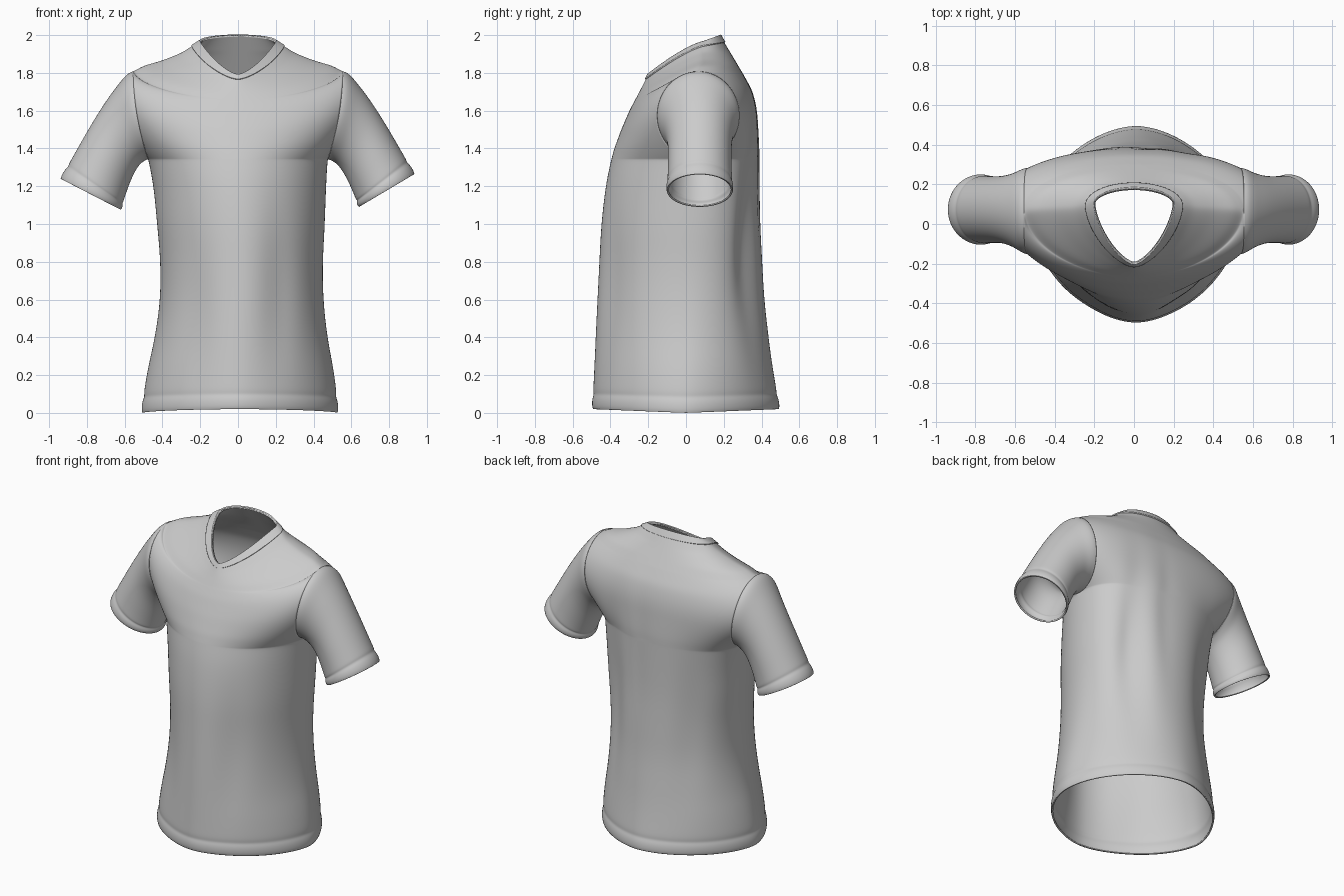
import bpy, bmesh
from math import sin, cos, acos, pi, exp

if "Cube" in bpy.data.objects:
    bpy.data.objects.remove(bpy.data.objects["Cube"])

HALF = 24      # columns per front / back panel
NB = 14        # rows along the armhole


def table(keys, z):
    """Linear lookup in (z, value) pairs."""
    for (a, va), (b, vb) in zip(keys, keys[1:]):
        if z <= b:
            k = max(0, (z - a) / (b - a))
            return va + (vb - va) * k
    return keys[-1][1]


def lerp(a, b, t):
    return a + (b - a) * t


# Silhouettes read from the front and side views
FRONT = [(0, -.497), (.5, -.475), (1, -.45), (1.2, -.427), (1.3, -.408), (1.4, -.38), (1.5, -.343),
         (1.6, -.30), (1.8, -.195)]
BACK = [(0, .497), (.3, .45), (.6, .415), (1, .395), (1.4, .39), (1.6, .378),
        (1.7, .355), (1.8, .30), (1.9, .24), (2, .18)]
WIDTH = [(0, .522), (.2, .5), (.4, .457), (.6, .432), (.8, .43), (1, .445), (1.2, .457), (1.34, .475)]
SHIFT = [(0, .01), (.6, .02), (.9, .018), (1.2, .01), (1.34, 0)]
SHOULDER = [(.555, .065, 1.81), (.5, .07, 1.838), (.4, .075, 1.865),
            (.3, .08, 1.905), (.245, .09, 1.94), (.2, .1, 1.965)]


def fold(x, z, back):
    """Soft vertical cloth folds."""
    def dent(cx, cz, wx, wz, d):
        return d * exp(-((x - cx) / wx) ** 2 - ((z - cz) / wz) ** 2)
    if back:
        return -dent(.27, .9, .07, .45, .045) - dent(-.27, .8, .08, .4, .022) - dent(.06, 1.2, .05, .35, .012)
    return dent(.2, .65, .08, .4, .022) + dent(-.24, .5, .08, .4, .015)


def ring(cx, front, side_f, side_b, back, ymid=None):
    """Closed loop: front half left to right, back half right to left.
    With ymid the oval is centred there and cut off at the armhole edge."""
    pts = []
    for is_back, (yc, zc, n, p), (xs, ys, zs) in ((0, front, side_f), (1, back, side_b)):
        y0 = ys if ymid is None else ymid
        cut = max(0, (ys - y0) / (yc - y0))
        amax = acos(min(1, cut ** (n / 2)))
        smax = sin(amax) ** (2 / n)
        for i in range(HALF + 1):
            a = (i / HALF * 2 - 1) * amax * (-1 if is_back else 1)
            s, c = abs(sin(a)) ** (2 / n), max(cos(a), 0) ** (2 / n)
            x = xs * s / smax * (1 if a > 0 else -1)
            k = max(0, (c - cut) / (1 - cut))
            z = zs + (zc - zs) * k ** p
            y = y0 + (yc - y0) * c + fold(x, z, is_back) * min(1, k * 2)
            pts.append((x + cx, y, z))
    return pts


def armhole(phi, sign):
    """Point on the armhole; phi 0 is the armpit, pi the shoulder tip."""
    f = (1 - cos(phi)) / 2
    return (.475 + .08 * f * (2 - f), .065 + sign * .22 * sin(phi), 1.34 + .47 * f)


def neck_ring(s):
    """Rings from the shoulder tips (s=0) to the neckline (s=1)."""
    k = min(int(s * 5), 4)
    t = s * 5 - k
    side = tuple(lerp(a, b, t) for a, b in zip(SHOULDER[k], SHOULDER[k + 1]))
    zf, zb = lerp(1.66, 1.79, s), lerp(1.80, 2.0, s)
    return ring(0, (table(FRONT, zf), zf, lerp(1.85, 1.5, s), lerp(1, 1.35, s)),
                side, side, (table(BACK, zb), zb, lerp(2.1, 2, s), 1))


def loft(name, rings, skip=(), thick=.01, offset=-1):
    """Skin rings into a smooth cloth shell; skip lists columns left unbridged."""
    bm = bmesh.new()
    rows = [[bm.verts.new(p) for p in r] for r in rings]
    n = len(rows[0])
    for a, b in zip(rows, rows[1:]):
        for i in range(n):
            if i not in skip:
                j = (i + 1) % n
                bm.faces.new((a[i], a[j], b[j], b[i]))
    bmesh.ops.remove_doubles(bm, verts=bm.verts, dist=.0005)
    bmesh.ops.recalc_face_normals(bm, faces=bm.faces)
    for f in bm.faces:
        f.smooth = True
    me = bpy.data.meshes.new(name)
    bm.to_mesh(me)
    bm.free()
    ob = bpy.data.objects.new(name, me)
    bpy.context.collection.objects.link(ob)
    sub = ob.modifiers.new("smooth", 'SUBSURF')
    sub.levels = sub.render_levels = 2
    sol = ob.modifiers.new("cloth", 'SOLIDIFY')
    sol.thickness, sol.offset = thick, offset
    return ob


# Shirt body: hem to armpit
rows = []
hem = {0: -.004, .015: .002, .045: .004, .068: .001, .085: -.004, .105: 0}
for z in list(hem) + [.15, .25, .35, .45, .55, .65, .75, .85, .95, 1.05, 1.15, 1.25]:
    b = hem.get(z, 0)
    lift = max(0, .02 * (1 - z / .3))
    t = z / 1.34
    side = (table(WIDTH, z) + b, .065 * t, z)
    rows.append(ring(table(SHIFT, z), (table(FRONT, z) - b, z + lift, lerp(1.75, 1.95, t), 1), side, side,
                     (table(BACK, z) + b, z + lift, lerp(1.75, 2.3, t), 1)))

# Shirt body: armpit to shoulder tips, open at the armholes
for i in range(NB + 1):
    phi = pi * i / NB
    f = (1 - cos(phi)) / 2
    zf, zb = lerp(1.34, 1.66, f), lerp(1.34, 1.80, f)
    rows.append(ring(0, (table(FRONT, zf), zf, lerp(1.95, 1.85, f), 1), armhole(phi, -1),
                     armhole(phi, 1), (table(BACK, zb), zb, lerp(2.3, 2.1, f), 1), .065))

# Shirt body: shoulders to neckline
rows += [neck_ring(s / 10) for s in range(1, 11)]
loft("shirt_body", rows, skip=(HALF, 2 * HALF + 1))

# Collar band
loft("collar_band", [neck_ring(s) for s in (.8, .85, .95, 1)], skip=(HALF, 2 * HALF + 1), thick=.013, offset=0)


# Sleeves with stitched cuffs
def sleeve(name, mirror, top, bottom):
    rings = []
    for t in (0, .03, .08, .16, .26, .38, .5, .62, .74, .83, .87, .89, .92, .96, .985, 1):
        w = min(1, t * 2)
        w = w * (2 - w)
        flare = .006 * max(0, t - .7) / .3
        seam = {.03: .003, .08: .003, .89: -.004, .92: .003, .96: .005, .985: .003}.get(t, 0)
        bulge = sin(pi * t ** .6)
        loop = []
        for k in range(2 * NB):
            phi = pi * k / NB
            ax, ay, az = armhole(phi if k <= NB else 2 * pi - phi, -1 if k <= NB else 1)
            h = (1 - cos(phi)) / 2
            gx, gz = lerp(bottom[0], top[0], h), lerp(bottom[1], top[1], h)
            x = lerp(ax, gx, t) + .024 * bulge - .85 * seam * cos(phi)
            z = lerp(az, gz, t) + .02 * bulge - .5 * seam * cos(phi)
            y = lerp(ay, .073 - .169 * sin(phi), w) - (flare + seam) * sin(phi)
            loop.append((x * mirror, y, z))
        rings.append(loop)
    loft(name, rings)


sleeve("sleeve_right", 1, (.935, 1.265), (.64, 1.09))
sleeve("sleeve_left", -1, (.94, 1.24), (.62, 1.075))
